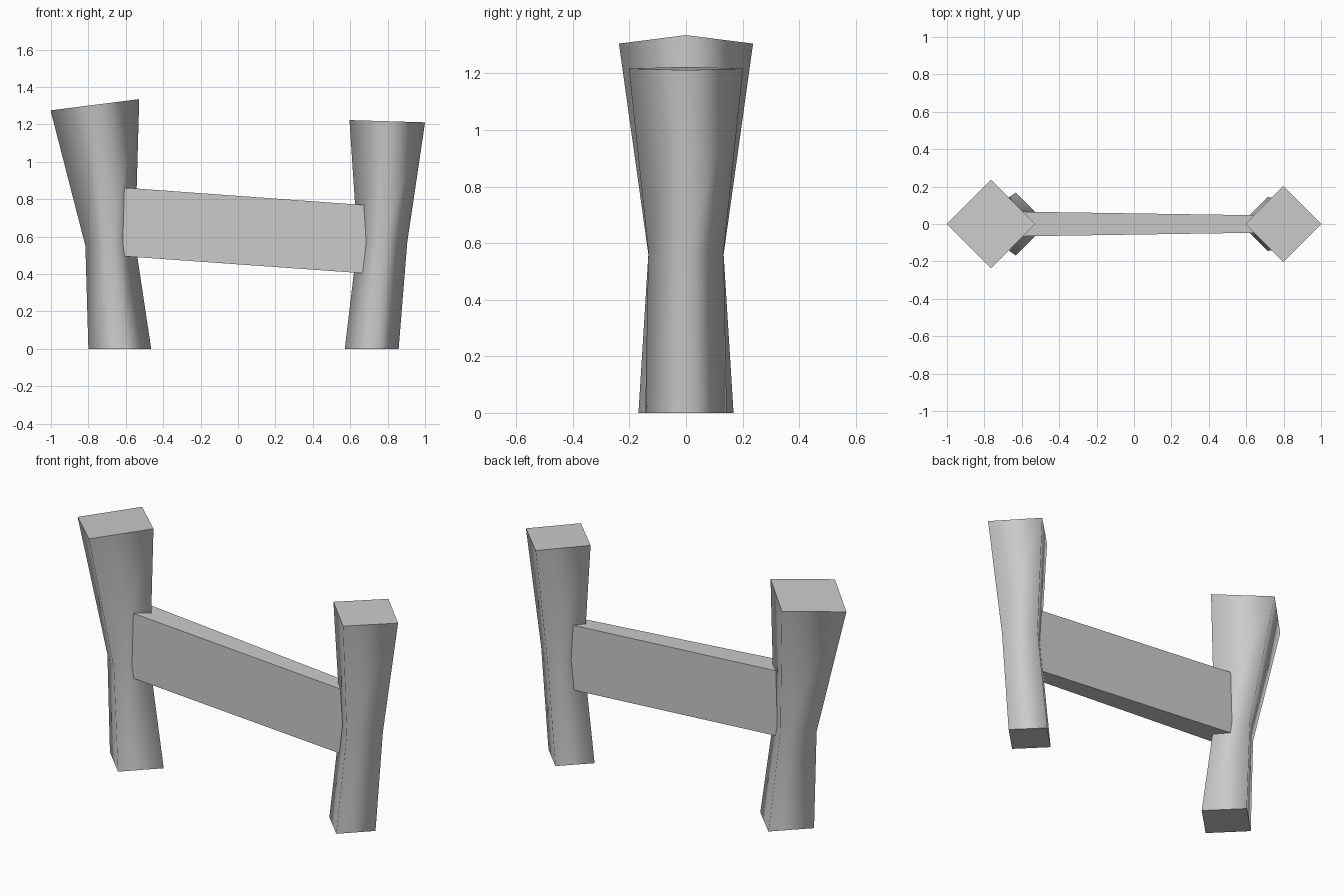
import bpy
import bmesh

cube = bpy.data.objects.get("Cube")
if cube:
    bpy.data.objects.remove(cube, do_unlink=True)

grey = bpy.data.materials.new("plain grey")
grey.use_nodes = True
colour = (0.6, 0.6, 0.6, 1)
grey.diffuse_color = colour
grey.node_tree.nodes["Principled BSDF"].inputs["Base Color"].default_value = colour


def loft(name, rings, smooth):
    """Skin a stack of four-cornered rings, with flat caps at both ends."""
    bm = bmesh.new()
    loops = [[bm.verts.new(p) for p in ring] for ring in rings]
    caps = [bm.faces.new(loops[0]), bm.faces.new(loops[-1])]
    for a, b in zip(loops, loops[1:]):
        for i in range(4):
            j = (i + 1) % 4
            bm.faces.new((a[i], a[j], b[j], b[i])).smooth = smooth
    for cap in caps:
        for edge in cap.edges:
            edge.smooth = False
    bmesh.ops.recalc_face_normals(bm, faces=bm.faces)
    mesh = bpy.data.meshes.new(name)
    bm.to_mesh(mesh)
    bm.free()
    mesh.materials.append(grey)
    obj = bpy.data.objects.new(name, mesh)
    bpy.context.collection.objects.link(obj)
    return obj


def diamond(x, z, radius, tilt=0):
    """Diamond ring; tilt raises its +x corner and lowers its -x corner."""
    return [(x + radius, 0, z + tilt), (x, radius, z),
            (x - radius, 0, z - tilt), (x, -radius, z)]


def slab_end(x, half_depth, low, high):
    return [(x, -half_depth, low), (x, half_depth, low),
            (x, half_depth, high), (x, -half_depth, high)]


# Waisted posts, smooth around the sides
loft("tall_post", [diamond(-0.632, 0, 0.168),
                   diamond(-0.683, 0.56, 0.133, 0.01),
                   diamond(-0.765, 1.305, 0.237, 0.03)], True)
loft("short_post", [diamond(0.715, 0, 0.144),
                    diamond(0.772, 0.57, 0.133),
                    diamond(0.798, 1.217, 0.202, -0.006)], True)

# Tapered sloping rail, ending inside the posts
loft("rail", [slab_end(-0.68, 0.067, 0.5, 0.867),
              slab_end(0.77, 0.045, 0.397, 0.762)], False)
